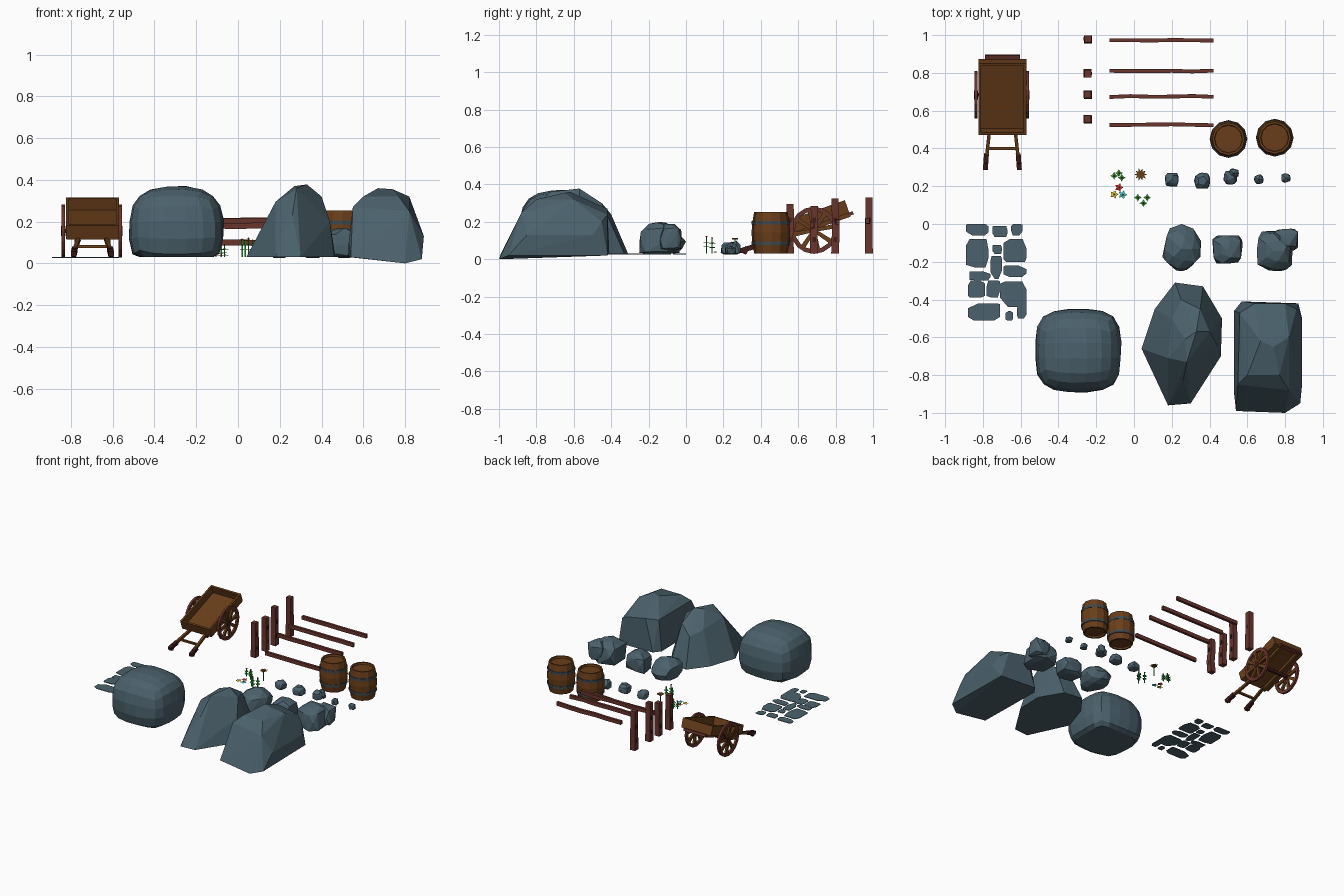
import bpy, bmesh, math, random
from mathutils import Vector, Matrix

if "Cube" in bpy.data.objects:
    bpy.data.objects.remove(bpy.data.objects["Cube"])

random.seed(4)


def material(name, rgb):
    m = bpy.data.materials.new(name)
    m.diffuse_color = (*rgb, 1)
    m.use_nodes = True
    m.node_tree.nodes["Principled BSDF"].inputs["Base Color"].default_value = m.diffuse_color
    return m


STONE = material("slate", (0.07, 0.12, 0.15))
WOOD = material("oak", (0.14, 0.048, 0.01))
DARK = material("dark_wood", (0.05, 0.012, 0.01))
RED = material("red_wood", (0.14, 0.035, 0.025))
IRON = material("iron", (0.05, 0.065, 0.07))
GREEN = material("leaf", (0.02, 0.4, 0.03))
CRIMSON = material("crimson", (0.7, 0.02, 0.03))
YELLOW = material("yellow", (0.8, 0.6, 0.03))
CYAN = material("cyan", (0.05, 0.65, 0.7))
GOLD = material("gold", (0.35, 0.18, 0.01))
BASE = 0.03


def finish(bm, name, mat, matrix=None):
    if matrix:
        bm.transform(matrix)
    bmesh.ops.recalc_face_normals(bm, faces=bm.faces)
    me = bpy.data.meshes.new(name)
    bm.to_mesh(me)
    bm.free()
    me.materials.append(mat)
    ob = bpy.data.objects.new(name, me)
    bpy.context.collection.objects.link(ob)
    return ob


def box(name, loc, size, mat, matrix=Matrix()):
    bm = bmesh.new()
    bmesh.ops.create_cube(bm, size=1)
    return finish(bm, name, mat, matrix @ Matrix.Translation(loc) @ Matrix.Diagonal((*size, 1)))


def bar(name, a, b, w, h, mat, segs=1, jitter=0.0, end=1.0):
    """Square-section beam from a to b, optionally uneven."""
    a, b = Vector(a), Vector(b)
    d = (b - a).normalized()
    side = d.cross(Vector((0, 0, 1) if abs(d.z) < 0.9 else (0, 1, 0))).normalized()
    up = side.cross(d)
    bm = bmesh.new()
    rings = []
    for i in range(segs + 1):
        t = i / segs
        k = (1 + (end - 1) * t) / 2
        p = a.lerp(b, t) + (side + up) * random.uniform(-jitter, jitter)
        rings.append([bm.verts.new(p + side * w * k * u + up * h * k * v)
                      for u, v in ((-1, -1), (1, -1), (1, 1), (-1, 1))])
    for r, s in zip(rings, rings[1:]):
        for i in range(4):
            bm.faces.new((r[i], r[(i + 1) % 4], s[(i + 1) % 4], s[i]))
    bm.faces.new(rings[0])
    bm.faces.new(rings[-1])
    return finish(bm, name, mat)


def lathe(name, profile, n, mat, matrix, closed=False):
    """Revolve (radius, height) points around z."""
    bm = bmesh.new()
    rings = [[bm.verts.new((r * math.cos(2 * math.pi * i / n), r * math.sin(2 * math.pi * i / n), z))
              for i in range(n)] for r, z in profile]
    pairs = list(zip(rings, rings[1:])) + ([(rings[-1], rings[0])] if closed else [])
    for a, b in pairs:
        for i in range(n):
            bm.faces.new((a[i], a[(i + 1) % n], b[(i + 1) % n], b[i]))
    if not closed:
        bm.faces.new(rings[0])
        bm.faces.new(rings[-1])
    return finish(bm, name, mat, matrix)


def hull(name, pts, mat=STONE):
    bm = bmesh.new()
    for p in pts:
        bm.verts.new(p)
    res = bmesh.ops.convex_hull(bm, input=bm.verts)
    junk = [v for v in res["geom_interior"] if isinstance(v, bmesh.types.BMVert)]
    bmesh.ops.delete(bm, geom=junk, context='VERTS')
    bmesh.ops.dissolve_limit(bm, angle_limit=0.06, verts=bm.verts, edges=bm.edges)
    return finish(bm, name, mat)


def rock(name, lo, hi, subdiv, power):
    """Uneven boulder filling the box lo..hi."""
    bm = bmesh.new()
    bmesh.ops.create_icosphere(bm, subdivisions=subdiv, radius=1)
    pts = []
    for v in bm.verts:
        n = sum(abs(c) ** power for c in v.co) ** (1 / power)
        pts.append(v.co / n * random.uniform(0.85, 1.05))
    bm.free()
    for p in pts:
        p.z = max(p.z, -0.7)
    mn = [min(p[i] for p in pts) for i in range(3)]
    mx = [max(p[i] for p in pts) for i in range(3)]
    return hull(name, [[lo[i] + (p[i] - mn[i]) / (mx[i] - mn[i]) * (hi[i] - lo[i]) for i in range(3)] for p in pts])


# Rounded boulder: boxy outline in plan, domed over the corners
bm = bmesh.new()
bmesh.ops.create_cube(bm, size=2)
bmesh.ops.subdivide_edges(bm, edges=bm.edges, cuts=4, use_grid_fill=True)
for v in bm.verts:
    plan = (abs(v.co.x) ** 3.4 + abs(v.co.y) ** 3.4) ** (1 / 3.4)
    n = (plan ** 2.6 + abs(v.co.z) ** 2.6) ** (1 / 2.6)
    p = v.co / n * random.uniform(0.985, 1.01)
    v.co = (-0.295 + p.x * 0.228, -0.67 + p.y * 0.221, max(BASE, 0.16 + p.z * 0.212))
finish(bm, "round_boulder", STONE)

# Peaked and long boulders
hull("peaked_boulder", [
    (.217, -.31, BASE), (.365, -.33, BASE), (.466, -.5, BASE), (.46, -.7, BASE), (.3, -.95, BASE),
    (.18, -.96, BASE), (.04, -.66, BASE), (.11, -.45, BASE), (.33, -.57, .378), (.27, -.61, .37), (.28, -.73, .36),
    (.18, -.71, .295), (.20, -.5, .27), (.25, -.4, .24), (.40, -.57, .32), (.44, -.64, .2), (.35, -.45, .30), (.26, -.83, .23)])
hull("long_boulder", [
    (.54, -.99, BASE), (.8, -1, 0), (.88, -.95, .02), (.89, -.85, .13), (.89, -.5, .13), (.87, -.42, .02), (.57, -.41, BASE),
    (.53, -.46, BASE), (.53, -.9, .1), (.55, -.85, .27), (.82, -.88, .25), (.60, -.8, .32), (.77, -.8, .32), (.74, -.65, .355),
    (.67, -.62, .36), (.82, -.6, .32), (.56, -.47, .26), (.8, -.42, .24), (.64, -.42, .27), (.86, -.45, .2)])

# Medium rocks and pebbles
rock("medium_rock_a", (.15, -.25, BASE), (.355, 0, .19), 2, 2)
rock("medium_rock_b", (.415, -.21, BASE), (.575, -.06, .17), 2, 6)
rock("medium_rock_c", (.65, -.25, BASE), (.84, -.035, .20), 2, 5)
rock("medium_rock_c_lump", (.74, -.14, .05), (.868, -.025, .19), 2, 6)
for i, (x, y, r, h) in enumerate(((.2, .235, .036, .06), (.36, .23, .042, .06), (.51, .245, .036, .06),
                                  (.53, .27, .025, .07), (.66, .237, .026, .045), (.805, .243, .025, .04))):
    rock(f"pebble_{i}", (x - r, y - r, BASE - .005), (x + r, y + r, BASE + h), 2 if i < 3 else 1, 3)

# Flat paving stones: left, right, top, bottom in hundredths
STONES = [(-89, -77, 0, -6), (-75, -67, -1, -7), (-65, -59, 0, -6), (-89, -77, -8, -23), (-75, -70, -11, -16),
          (-69, -57, -8, -20), (-87, -76, -25, -30), (-76, -70, -17, -29), (-69, -57, -22, -28), (-88, -79, -30, -39),
          (-78, -71, -30, -39), (-71, -57, -30.5, -44), (-88, -71, -42, -51), (-68, -64, -46, -51), (-62, -57, -42, -50)]
for i, s in enumerate(STONES):
    l, r, t, b = (c / 100 for c in s)
    pts = []
    for cx, cy, ox, oy in ((l, b, r, t), (r, b, l, t), (r, t, l, b), (l, t, r, b)):
        k, m = random.uniform(.05, .4), random.uniform(.03, .4)
        for px, py in ((cx + (ox - cx) * k, cy), (cx, cy + (oy - cy) * m)):
            pts += [(px, py, BASE - .004), (px, py, BASE)]
    hull(f"paving_stone_{i}", pts)

# Fence posts and loose rails
for i, (y, top, ry, rz) in enumerate(((.98, .33, .972, .205), (.797, .325, .81, .2),
                                      (.685, .285, .675, .18), (.555, .295, .525, .1))):
    bar(f"fence_post_{i}", (-.245, y, BASE), (-.245, y, top), .042, .042, RED, 3, .003, .9)
    for z in (.105, .21):
        box(f"post_slot_{i}", (-.245, y, z), (.046, .018, .028), DARK)
    bar(f"fence_rail_{i}", (-.13, ry, rz), (.42, ry, rz), .02, .028, RED, 5, .003)

# Barrels
for i, (x, y) in enumerate(((.5, .45), (.745, .457))):
    at = Matrix.Translation((x, y, BASE))
    lathe(f"barrel_{i}", [(.07, .012), (.073, 0), (.085, 0), (.095, .055), (.1, .112), (.095, .17),
                          (.086, .223), (.075, .223), (.072, .208)], 12, WOOD, at)
    for z, r in ((.055, .095), (.165, .095)):
        lathe(f"barrel_hoop_{i}", [(r - .006, z - .01), (r + .004, z - .01), (r + .004, z + .01), (r - .006, z + .01)],
              12, IRON, at, True)

# Cart tray, tilted with its handles on the ground
tilt = Matrix.Translation((-.697, .684, .183)) @ Matrix.Rotation(math.radians(19.5), 4, 'X')
box("cart_floor", (0, 0, .005), (.25, .4, .014), WOOD, tilt)
for s in (-1, 1):
    box("cart_side", (s * .12, 0, .035), (.014, .4, .07), WOOD, tilt)
    box("cart_end", (0, s * .193, .035), (.24, .014, .068), WOOD, tilt)
    box("cart_chassis_beam", (s * .075, .0, -.012), (.022, .40, .022), WOOD, tilt)
    bar("cart_handle", (-.697 + s * .065, .52, .118), (-.697 + s * .088, .315, .055), .018, .02, WOOD)
    bar("handle_grip", (-.697 + s * .084, .37, .069), (-.697 + s * .09, .29, .045), .026, .026, DARK)
    bar("handle_foot", (-.697 + s * .088, .33, .065), (-.697 + s * .09, .31, BASE), .022, .022, DARK)
    # Spoked wheel
    hub = Vector((-.70 + s * .137, .684, .155))
    turn = Matrix.Translation(hub) @ Matrix.Rotation(math.pi / 2, 4, 'Y')
    lathe("wheel_rim", [(.102, -.008), (.126, -.008), (.126, .008), (.102, .008)], 16, RED, turn, True)
    lathe("wheel_hub", [(.024, -.01), (.024, .01)], 8, DARK, turn)
    for k in range(8):
        a = k * math.pi / 4 + .2
        bar("wheel_spoke", hub, hub + Vector((0, math.cos(a), math.sin(a))) * .108, .012, .018, WOOD, end=1.4)
box("cart_tail_board", (0, .205, -.008), (.185, .03, .018), RED, tilt)
bar("cart_crossbar", (-.772, .40, .08), (-.622, .40, .08), .016, .014, WOOD)
bar("cart_axle", (-.835, .684, .155), (-.565, .684, .155), .018, .018, DARK)


# Plants
def blossom(name, pos, r, n, mat):
    bm = bmesh.new()
    ring = [bm.verts.new((pos[0] + q * math.cos(math.pi * i / n), pos[1] + q * math.sin(math.pi * i / n), pos[2]))
            for i in range(2 * n) for q in [r if i % 2 == 0 else r * .55]]
    tip = bm.verts.new((pos[0], pos[1], pos[2] + .004))
    for i in range(2 * n):
        bm.faces.new((ring[i], ring[(i + 1) % (2 * n)], tip))
    finish(bm, name, mat)


for x, y, h in ((-.105, .255, .09), (-.08, .27, .085), (-.065, .245, .09), (.02, .14, .115), (.05, .11, .12), (.07, .14, .11)):
    bar("plant_stem", (x, y, BASE), (x, y, h), .006, .006, GREEN)
    for z in (h * .55, h * .75):
        blossom("plant_leaves", (x, y, z), .02, 4, GREEN)
    blossom("plant_bud", (x, y, h), .008, 4, CRIMSON)
for x, y, m in ((-.08, .193, CRIMSON), (-.105, .157, YELLOW), (-.06, .155, CYAN)):
    blossom("ground_flower", (x, y, BASE + .005), .024, 5, m)
    blossom("flower_centre", (x, y, BASE + .009), .008, 5, GOLD)
bar("sunflower_stem", (.035, .262, BASE), (.035, .262, .11), .006, .006, GREEN)
blossom("sunflower_petals", (.035, .262, .11), .034, 10, GOLD)
lathe("sunflower_disc", [(.018, .106), (.018, .114)], 10, WOOD, Matrix.Translation((.035, .262, 0)))
